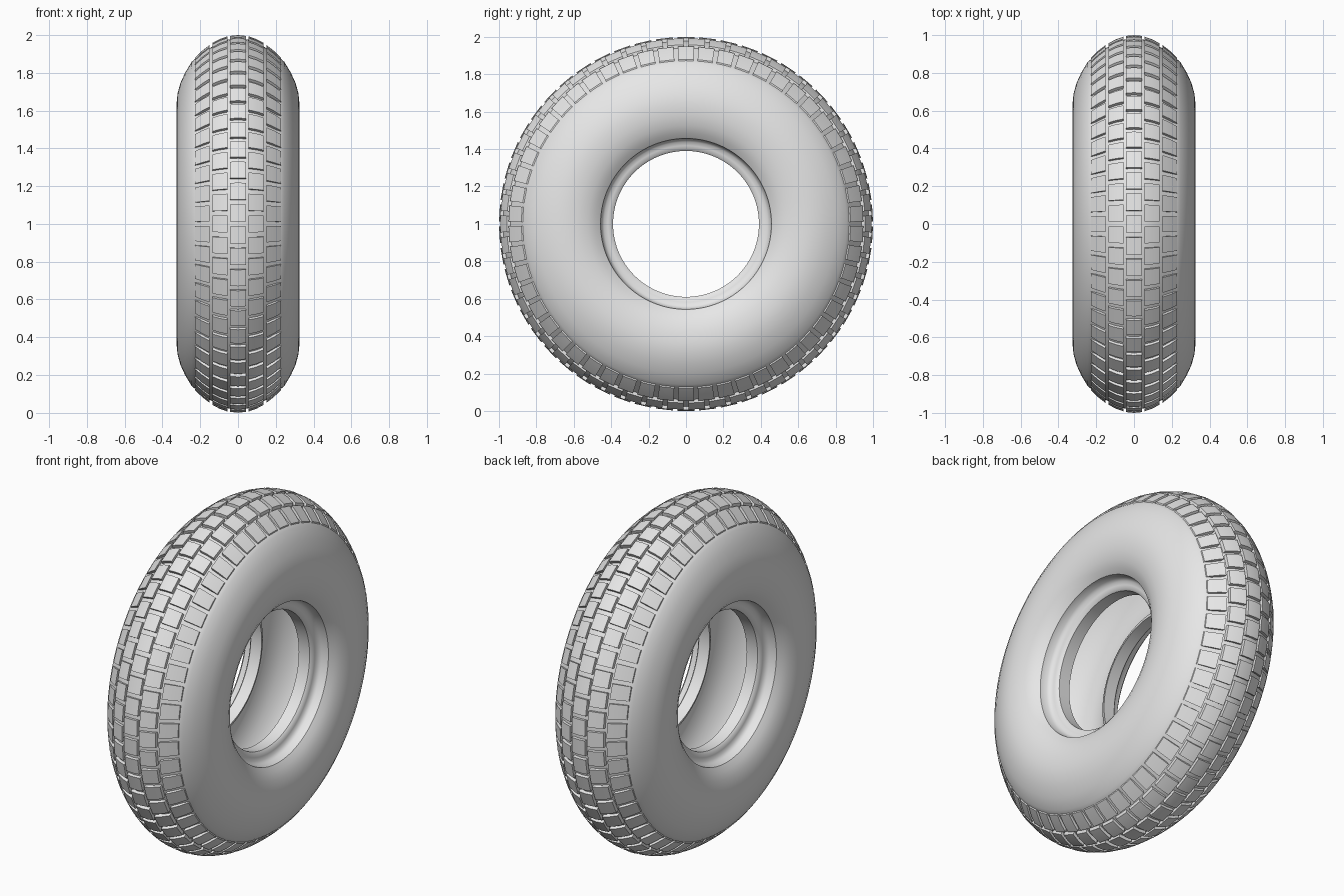
import bpy, bmesh, math
from mathutils import Vector

cube = bpy.data.objects.get("Cube")
if cube:
    bpy.data.objects.remove(cube, do_unlink=True)

rubber = bpy.data.materials.new("grey_rubber")
rubber.use_nodes = True
GREY = (0.8, 0.8, 0.8, 1)
rubber.diffuse_color = GREY
rubber.node_tree.nodes["Principled BSDF"].inputs["Base Color"].default_value = GREY


def crown(x):
    """Radius of the tread surface at distance x from the centre line."""
    return 1 - 2.3 * x * x


def polar(x, r, a):
    """Point on the wheel, whose axle runs along x at z = 1."""
    return Vector((x, r * math.sin(a), 1 + r * math.cos(a)))


def finish(name, bm, smooth):
    bmesh.ops.recalc_face_normals(bm, faces=bm.faces)
    mesh = bpy.data.meshes.new(name)
    bm.to_mesh(mesh)
    bm.free()
    mesh.materials.append(rubber)
    obj = bpy.data.objects.new(name, mesh)
    bpy.context.collection.objects.link(obj)
    bpy.ops.object.select_all(action='DESELECT')
    obj.select_set(True)
    bpy.context.view_layer.objects.active = obj
    if smooth:
        bpy.ops.object.shade_smooth_by_angle(angle=math.radians(40))
    return obj


# Hollow carcass: half profile (x, radius) from crown around the bead to the liner
GROOVE = 0.018
tread_bed = [(x, crown(x) - GROOVE) for x in (0, 0.05, 0.1, 0.15, 0.2)]
sidewall = [(0.225, 0.875), (0.245, 0.858), (0.28, 0.80), (0.305, 0.745),
            (0.32, 0.69), (0.325, 0.64), (0.321, 0.58), (0.307, 0.525),
            (0.287, 0.485), (0.265, 0.457)]
bead = [(0.225, 0.452), (0.208, 0.438), (0.204, 0.418), (0.20, 0.40),
        (0.19, 0.39), (0.12, 0.39)]
liner = [(0.13, 0.415), (0.19, 0.46), (0.25, 0.53), (0.285, 0.62),
         (0.283, 0.70), (0.25, 0.80), (0.18, 0.885), (0.09, 0.94), (0, 0.955)]
half = tread_bed + sidewall + bead + liner
profile = half + [(-x, r) for x, r in reversed(half[1:-1])]

SEGMENTS = 128
bm = bmesh.new()
rings = [[bm.verts.new(polar(x, r, math.tau * i / SEGMENTS)) for x, r in profile]
         for i in range(SEGMENTS)]
for i, ring in enumerate(rings):
    after = rings[(i + 1) % SEGMENTS]
    for j in range(len(profile)):
        k = (j + 1) % len(profile)
        bm.faces.new((ring[j], ring[k], after[k], after[j]))
finish("tyre_carcass", bm, True)


# Tread blocks in staggered rows
PITCH = math.tau / 54
LENGTH = PITCH * 0.78


def add_block(bm, x0, x1, angle):
    ends = []
    xs = [x0, (x0 + x1) / 2, x1]
    for a in (angle - LENGTH / 2, angle + LENGTH / 2):
        top = [bm.verts.new(polar(x, crown(x), a)) for x in xs]
        base = [bm.verts.new(polar(x, crown(x) - 0.03, a)) for x in xs]
        ends.append(top + base[::-1])
        bm.faces.new(ends[-1])
    first, last = ends
    for j in range(len(first)):
        k = (j + 1) % len(first)
        bm.faces.new((first[j], first[k], last[k], last[j]))


def tread_row(name, x0, x1, offset):
    bm = bmesh.new()
    for i in range(54):
        add_block(bm, x0, x1, (i + offset) * PITCH)
    finish(name, bm, True)


tread_row("centre_tread_blocks", -0.042, 0.042, 0)
for side, s in (("left", 1), ("right", -1)):
    tread_row(side + "_middle_tread_blocks", s * 0.055, s * 0.135, 0.5)
    tread_row(side + "_shoulder_tread_blocks", s * 0.15, s * 0.228, 0)
